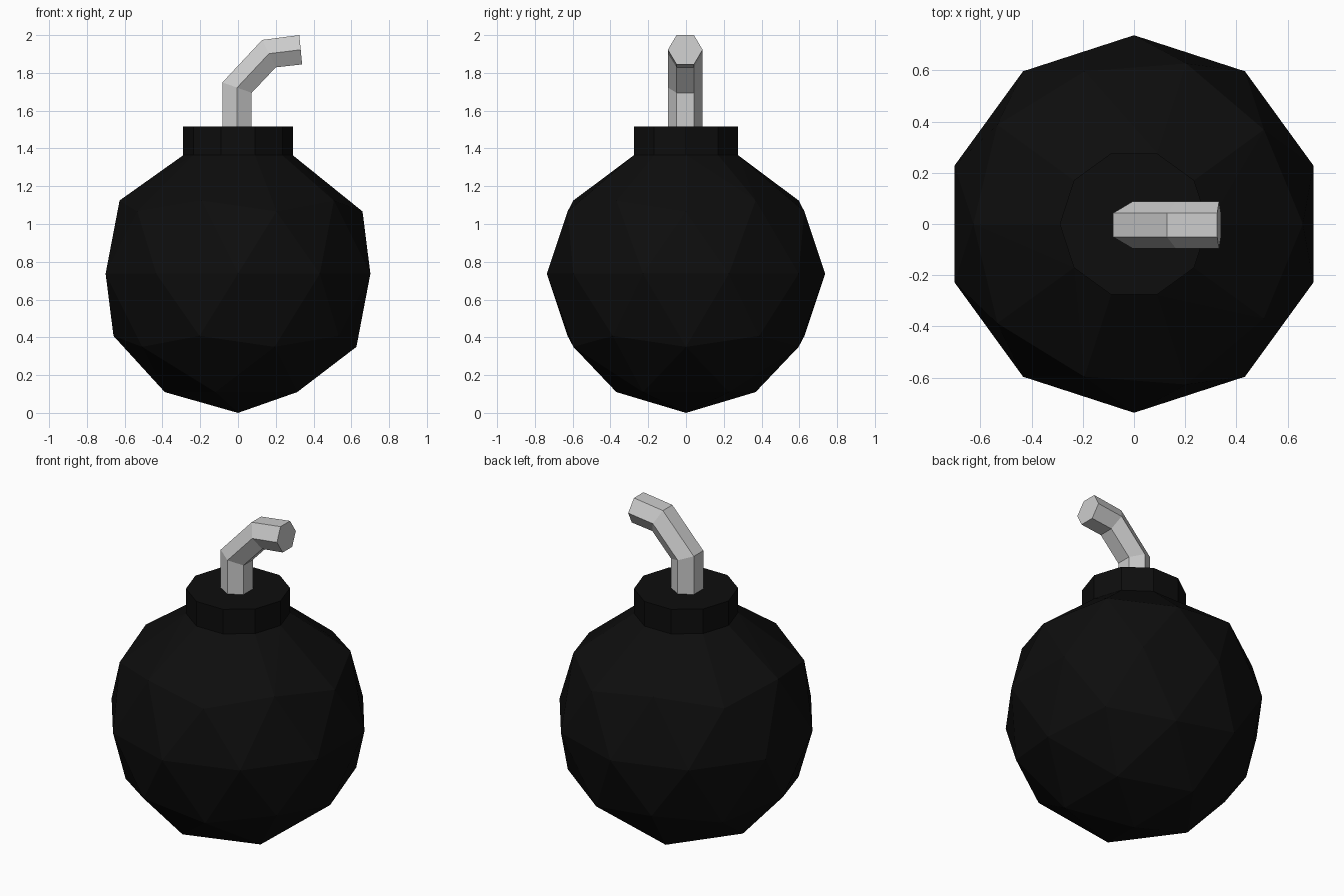
import bpy, bmesh, math
from mathutils import Vector

if "Cube" in bpy.data.objects:
    bpy.data.objects.remove(bpy.data.objects["Cube"])

R = 0.737


def make_object(name, bm):
    bmesh.ops.recalc_face_normals(bm, faces=bm.faces)
    mesh = bpy.data.meshes.new(name)
    bm.to_mesh(mesh)
    bm.free()
    obj = bpy.data.objects.new(name, mesh)
    bpy.context.collection.objects.link(obj)
    return obj


# Round body: faceted icosphere with its crown opened up
bm = bmesh.new()
bmesh.ops.create_icosphere(bm, subdivisions=2, radius=R)
bmesh.ops.delete(bm, geom=[v for v in bm.verts if v.co.z > R * 0.7], context='VERTS')
rim = sorted({v for e in bm.edges if e.is_boundary for v in e.verts},
             key=lambda v: math.atan2(v.co.y, v.co.x) % math.tau if abs(v.co.y) > 1e-4 or v.co.x < 0 else 0)
bmesh.ops.translate(bm, vec=(0, 0, R), verts=bm.verts)

# Shoulder and collar: ten-sided ring joined to the body and raised
n = len(rim)
rings = [[bm.verts.new((0.29 * math.cos(math.tau * i / n),
                        0.29 * math.sin(math.tau * i / n), z)) for i in range(n)]
         for z in (1.364, 1.515)]
low, top = rings
for i in range(n):
    j = (i + 1) % n
    if i % 2 == 0:
        bm.faces.new((rim[i], rim[j], low[i]))
        bm.faces.new((rim[j], low[j], low[i]))
    else:
        bm.faces.new((rim[i], rim[j], low[j]))
        bm.faces.new((rim[i], low[j], low[i]))
    bm.faces.new((low[i], low[j], top[j], top[i]))
bm.faces.new(top)
body = make_object("body", bm)

black = bpy.data.materials.new("black")
black.diffuse_color = (0.004, 0.004, 0.004, 1)
black.use_nodes = True
black.node_tree.nodes["Principled BSDF"].inputs["Base Color"].default_value = black.diffuse_color
body.data.materials.append(black)

# Bent fuse: hexagonal sections, each given by its centre and in-plane half width
sections = [((-0.005, 1.50), (0.0775, 0)),
            ((-0.005, 1.722), (0.0775, -0.0275)),
            ((0.164, 1.902), (0.036, -0.0725)),
            ((0.332, 1.9225), (0.0075, -0.0775))]
bm = bmesh.new()
loops = []
for (cx, cz), (ux, uz) in sections:
    loop = []
    for k in range(6):
        a = math.tau * k / 6
        s = math.sin(a) / math.sin(math.pi / 3)
        loop.append(bm.verts.new((cx + ux * s, -0.004 + 0.092 * math.cos(a), cz + uz * s)))
    loops.append(loop)
for a, b in zip(loops, loops[1:]):
    for k in range(6):
        m = (k + 1) % 6
        bm.faces.new((a[k], a[m], b[m], b[k]))
bm.faces.new(loops[0])
bm.faces.new(loops[-1])
make_object("fuse", bm)
